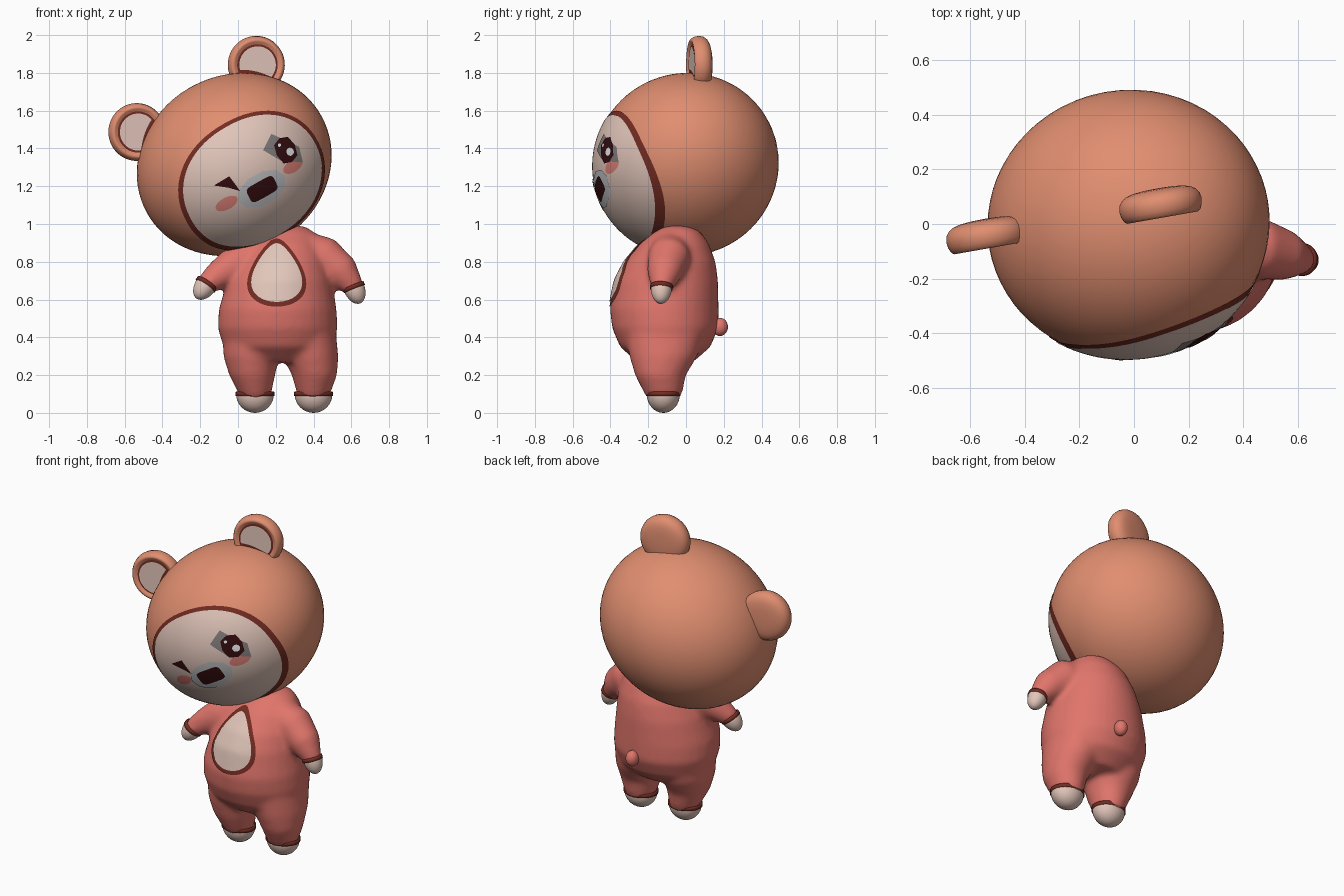
import bpy, bmesh, math
from mathutils import Matrix, Vector
from mathutils.bvhtree import BVHTree

if "Cube" in bpy.data.objects:
    bpy.data.objects.remove(bpy.data.objects["Cube"], do_unlink=True)


def material(name, *srgb):
    lin = [((c / 255 + 0.055) / 1.055) ** 2.4 for c in srgb] + [1]
    m = bpy.data.materials.new(name)
    m.use_nodes = True
    m.diffuse_color = lin
    m.node_tree.nodes["Principled BSDF"].inputs["Base Color"].default_value = lin
    return m


ORANGE = material("orange fur", 224, 142, 112)
PINK = material("coral suit", 224, 117, 107)
CREAM = material("cream skin", 226, 198, 186)
BROWN = material("brown trim", 115, 44, 34)
DARK = material("dark maroon", 52, 12, 14)
BLUSH = material("blush", 222, 130, 120)
MUZZLE = material("muzzle grey", 192, 193, 196)
EYE = material("eye grey", 128, 123, 122)
WHITE = material("white", 245, 245, 245)


def make(name, bm, mat, matrix=Matrix()):
    mesh = bpy.data.meshes.new(name)
    bm.transform(matrix)
    bm.to_mesh(mesh)
    bm.free()
    mesh.materials.append(mat)
    for p in mesh.polygons:
        p.use_smooth = True
    obj = bpy.data.objects.new(name, mesh)
    bpy.context.collection.objects.link(obj)
    return obj


def loft(bm, sections, axis=None, caps=True, n=32):
    """Bridge elliptical rings given as (x, y, z, rx, ry)."""
    centers = [Vector(s[:3]) for s in sections]
    rings = []
    for i, s in enumerate(sections):
        d = axis or centers[min(i + 1, len(centers) - 1)] - centers[max(i - 1, 0)]
        q = Vector((0, 0, 1)).rotation_difference(Vector(d))
        rings.append([bm.verts.new(centers[i] + q @ Vector((
            s[3] * math.cos(math.tau * k / n), s[4] * math.sin(math.tau * k / n), 0)))
            for k in range(n)])
    for a, b in zip(rings, rings[1:]):
        for k in range(n):
            bm.faces.new((a[k], a[(k + 1) % n], b[(k + 1) % n], b[k]))
    if caps:
        bm.faces.new(rings[0])
        bm.faces.new(rings[-1])
    bmesh.ops.recalc_face_normals(bm, faces=bm.faces)


def oval(cx, cz, a, b, n=48, e=2.0):
    pts = []
    for k in range(n):
        c, s = math.cos(math.tau * k / n), math.sin(math.tau * k / n)
        pts.append((cx + math.copysign(a * abs(c) ** (2 / e), c),
                    cz + math.copysign(b * abs(s) ** (2 / e), s)))
    return pts


def scaled(pts, f):
    mx = sum(p[0] for p in pts) / len(pts)
    mz = sum(p[1] for p in pts) / len(pts)
    return [(mx + (x - mx) * f, mz + (z - mz) * f) for x, z in pts]


def plate(name, pts, project, lift, mat, matrix=Matrix(), rings=4):
    """Thin marking: fill an outline with rings and lay it on a surface."""
    dense = []
    steps = 5 if len(pts) < 12 else 1
    for p, q in zip(pts, pts[1:] + pts[:1]):
        dense += [(p[0] + (q[0] - p[0]) * t / steps, p[1] + (q[1] - p[1]) * t / steps)
                  for t in range(steps)]
    bm = bmesh.new()
    loops = [[bm.verts.new(project(x, z, lift)) for x, z in scaled(dense, r / rings)]
             for r in range(1, rings + 1)]
    n = len(dense)
    bm.faces.new(loops[0])
    for a, b in zip(loops, loops[1:]):
        for k in range(n):
            bm.faces.new((a[k], b[k], b[(k + 1) % n], a[(k + 1) % n]))
    bm.normal_update()
    if sum(f.normal.y * f.calc_area() for f in bm.faces) > 0:
        bmesh.ops.reverse_faces(bm, faces=bm.faces)
    return make(name, bm, mat, matrix)


# Head: a tilted, slightly wide ball
HX, HY, HZ = 0.53, 0.49, 0.47
HEAD = (Matrix.Translation((-0.02, 0, 1.315)) @ Matrix.Rotation(math.radians(10), 4, 'Z')
        @ Matrix.Rotation(math.radians(-29), 4, 'Y'))
bm = bmesh.new()
bmesh.ops.create_uvsphere(bm, u_segments=64, v_segments=40, radius=1,
                          matrix=Matrix.Diagonal((HX, HY, HZ, 1)))
make("head", bm, ORANGE, HEAD)


def on_head(x, z, lift):
    y = -HY * math.sqrt(max(0, 1 - (x / HX) ** 2 - (z / HZ) ** 2))
    return Vector((x, y, z)) * (1 + lift / HY)


def face(name, pts, lift, mat, rings=4):
    plate(name, pts, on_head, lift, mat, HEAD, rings)


# Face opening, muzzle and mouth
opening = oval(-0.005, -0.095, 0.408, 0.345, 72, 2.15)
face("face_trim", opening, 0.003, BROWN, 16)
face("face", scaled(opening, 0.94), 0.006, CREAM, 16)
face("muzzle", oval(-0.005, -0.142, 0.14, 0.085, 10), 0.011, MUZZLE)
face("mouth", oval(-0.005, -0.142, 0.08, 0.044, 24, 5), 0.015, DARK)

# Open eye, winking eye and cheeks
eye = [(0.095, 0.032), (0.178, 0.083), (0.28, -0.05), (0.259, -0.131), (0.152, -0.061)]
face("eye", eye, 0.010, EYE)
face("iris", oval(0.203, -0.028, 0.058, 0.07, 8, 2.6), 0.013, DARK)
face("eye_highlight", oval(0.218, -0.046, 0.021, 0.021, 16), 0.016, WHITE)
face("eye_glint", oval(0.183, 0.012, 0.009, 0.009, 12), 0.016, WHITE)
face("winking_eye", [(-0.215, -0.005), (-0.126, 0), (-0.112, -0.095), (-0.155, -0.052)],
     0.011, DARK)
for side, name in ((1, "left"), (-1, "right")):
    face(name + "_cheek", oval(side * 0.2, -0.121, 0.06, 0.032, 32), 0.009, BLUSH)

# Ears: rounded discs with a sunken, trimmed front
for side, name in ((1, "left"), (-1, "right")):
    frame = (HEAD @ Matrix.Translation((side * 0.367, 0.05, 0.4))
             @ Matrix.Rotation(math.radians(side * 42), 4, 'Y'))
    profile = [(-0.03, 0.02), (-0.03, 0.11), (-0.05, 0.123), (-0.05, 0.142), (0, 0.16),
               (0.04, 0.142), (0.056, 0.1), (0.06, 0.03)]
    bm = bmesh.new()
    loft(bm, [(0, y, 0, r, r) for y, r in profile], axis=(0, 1, 0))
    ear = make(name + "_ear", bm, ORANGE, frame)
    ear.modifiers.new("round", 'SUBSURF').levels = 1
    for part, r, cut, lift, mat in (("trim", 0.12, 0.06, 0.038, BROWN),
                                    ("inner", 0.098, 0.036, 0.042, CREAM)):
        pts = [(x, max(z, -cut - 0.15 * x * x / r)) for x, z in oval(0, 0, r, r)]
        plate(name + "_ear_" + part, pts, lambda x, z, d: Vector((x, -d, z)),
              lift, mat, frame)

# Body suit: torso, legs and arms fused into one soft form
torso = [(0.215, -0.11, 0.27, 0.2, 0.15), (0.212, -0.11, 0.35, 0.29, 0.24),
         (0.21, -0.11, 0.45, 0.318, 0.282), (0.21, -0.115, 0.55, 0.312, 0.288),
         (0.22, -0.102, 0.7, 0.278, 0.272), (0.235, -0.083, 0.8, 0.242, 0.24),
         (0.25, -0.06, 0.9, 0.19, 0.18), (0.27, -0.045, 0.96, 0.13, 0.12),
         (0.28, -0.045, 0.99, 0.07, 0.06)]
legs = {"right": [(0.08, -0.11, 0.42, 0.16, 0.21), (0.07, -0.12, 0.3, 0.148, 0.18),
                  (0.075, -0.135, 0.2, 0.122, 0.135), (0.09, -0.12, 0.1, 0.086, 0.1),
                  (0.093, -0.12, 0.07, 0.066, 0.08)],
        "left": [(0.36, -0.11, 0.42, 0.16, 0.21), (0.383, -0.12, 0.3, 0.148, 0.18),
                 (0.405, -0.135, 0.2, 0.12, 0.135), (0.4, -0.12, 0.1, 0.088, 0.1),
                 (0.397, -0.12, 0.07, 0.068, 0.08)]}
arms = {"right": [(0.1, -0.1, 0.83, 0.11), (-0.03, -0.145, 0.775, 0.098),
                  (-0.11, -0.18, 0.725, 0.076), (-0.168, -0.205, 0.68, 0.057),
                  (-0.183, -0.211, 0.66, 0.042)],
        "left": [(0.33, -0.08, 0.86, 0.11), (0.46, -0.09, 0.82, 0.112),
                 (0.55, -0.115, 0.745, 0.094), (0.613, -0.13, 0.665, 0.056),
                 (0.622, -0.132, 0.64, 0.042)]}
DOWN, UP = Vector((0, 0, -1)), Vector((0, 0, 1))
bm = bmesh.new()
loft(bm, torso, UP)
for leg in legs.values():
    loft(bm, leg, UP)
for arm in arms.values():
    loft(bm, [s + (s[3],) for s in arm])
body = make("body_suit", bm, PINK)
remesh = body.modifiers.new("fuse", 'REMESH')
remesh.mode = 'VOXEL'
remesh.voxel_size = 0.016
remesh.use_smooth_shade = True
soften = body.modifiers.new("soften", 'SMOOTH')
soften.factor = 0.5
soften.iterations = 10


# Hands and feet: domes with a thin trim at the cuff
def paw(name, center, axis, rx, ry, length):
    axis, center = axis.normalized(), Vector(center)
    bm = bmesh.new()
    angles = [math.radians(a) for a in range(0, 90, 11)]
    loft(bm, [(*(center + axis * length * math.sin(a)), rx * math.cos(a), ry * math.cos(a))
              for a in angles], axis)
    make(name, bm, CREAM)
    bm = bmesh.new()
    loft(bm, [(*(center + axis * t), rx + g, ry + g)
              for t, g in ((-0.013, -0.004), (-0.011, 0.004), (0.009, 0.004), (0.011, -0.004))],
         axis, caps=False)
    make(name + "_cuff", bm, BROWN)


for side in ("left", "right"):
    x, y, z, rx, ry = legs[side][3]
    paw(side + "_foot", (x, y, z), DOWN, rx, ry, 0.1)
    *wrist, r = arms[side][3]
    reach = {"left": Vector((0.37, -0.05, -0.93)), "right": Vector((-0.56, -0.2, -0.82))}
    paw(side + "_hand", wrist, reach[side], r, r, 0.092)

# Tail
bm = bmesh.new()
bmesh.ops.create_uvsphere(bm, u_segments=24, v_segments=16, radius=1,
                          matrix=Matrix.Translation((0.25, 0.18, 0.455))
                          @ Matrix.Diagonal((0.038, 0.042, 0.048, 1)))
make("tail", bm, PINK)

# Belly patch laid on the suit
tree = BVHTree.FromObject(body, bpy.context.evaluated_depsgraph_get())


def on_body(x, z, lift):
    hit, normal, _, _ = tree.ray_cast(Vector((x, -2, z)), Vector((0, 1, 0)))
    return hit + Vector((0, -lift, 0)) + normal * lift * 0.3 if hit else Vector((x, -0.2, z))


egg = []
for k in range(56):
    t = math.tau * k / 56
    egg.append((0.205 + 0.145 * math.sin(t) * (1 - 0.42 * math.cos(t)),
                0.742 + 0.18 * math.cos(t)))
plate("belly_trim", egg, on_body, 0.005, BROWN, rings=12)
plate("belly_patch", scaled(egg, 0.86), on_body, 0.009, CREAM, rings=12)
